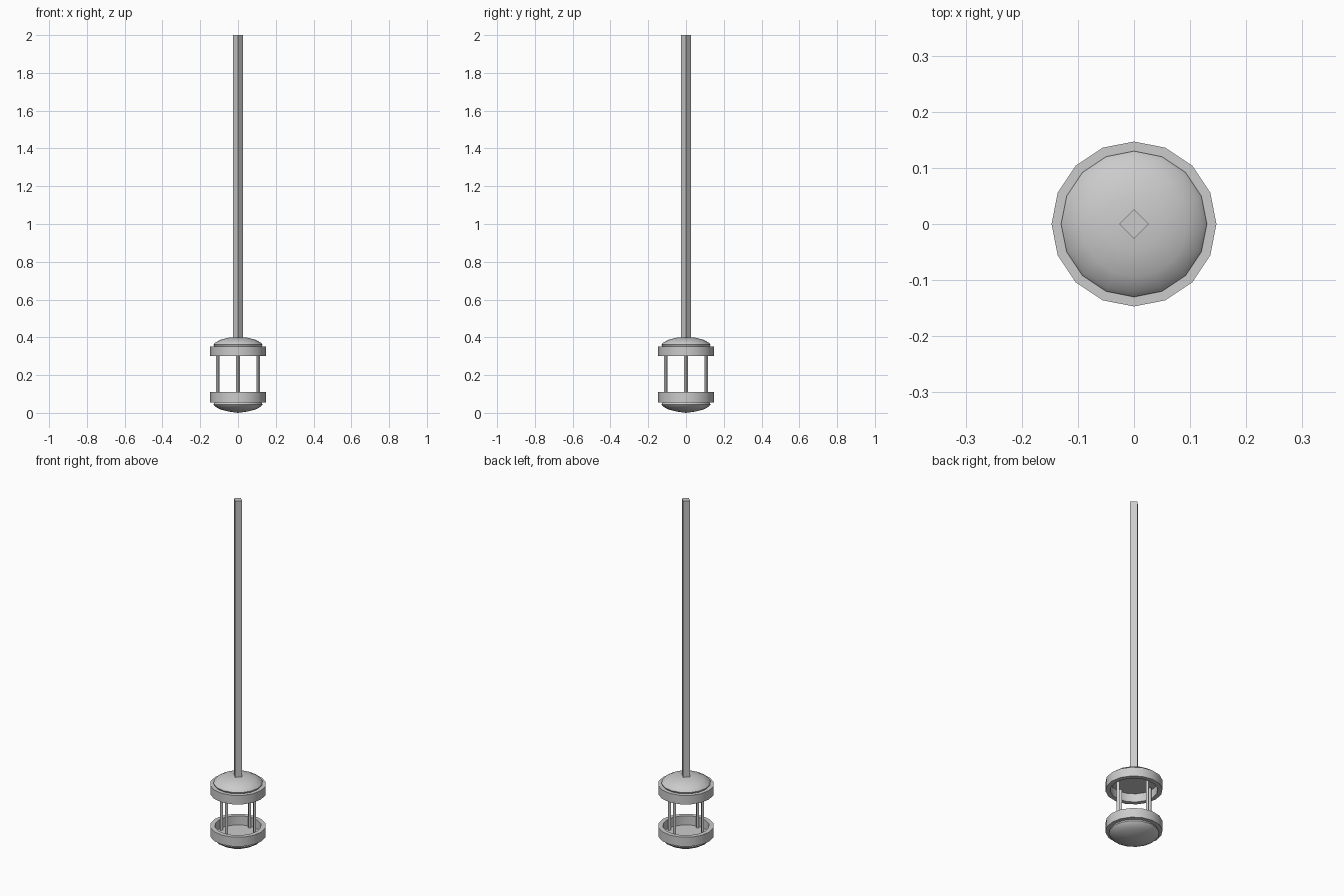
import bpy, bmesh, math

if "Cube" in bpy.data.objects:
    bpy.data.objects.remove(bpy.data.objects["Cube"])

SIDES = 16


def lathe(name, profile, sides=SIDES, loc=(0, 0), closed=False, angle=40):
    """Spin an (r, z) profile about a vertical axis; r = 0 makes a pole."""
    bm = bmesh.new()
    rows = []
    for r, z in profile:
        n = 1 if r == 0 else sides
        rows.append([bm.verts.new((loc[0] + r * math.cos(math.tau * i / sides),
                                   loc[1] + r * math.sin(math.tau * i / sides), z))
                     for i in range(n)])
    pairs = list(zip(rows, rows[1:]))
    if closed:
        pairs.append((rows[-1], rows[0]))
    for a, b in pairs:
        for i in range(sides):
            j = (i + 1) % sides
            quad = [a[i % len(a)], a[j % len(a)], b[j % len(b)], b[i % len(b)]]
            bm.faces.new(list(dict.fromkeys(quad)))
    bmesh.ops.recalc_face_normals(bm, faces=bm.faces[:])
    mesh = bpy.data.meshes.new(name)
    bm.to_mesh(mesh)
    bm.free()
    obj = bpy.data.objects.new(name, mesh)
    bpy.context.collection.objects.link(obj)
    bpy.ops.object.select_all(action='DESELECT')
    bpy.context.view_layer.objects.active = obj
    obj.select_set(True)
    bpy.ops.object.shade_smooth_by_angle(angle=math.radians(angle))
    return obj


def rod(name, radius, z0, z1, loc=(0, 0)):
    return lathe(name, [(0, z0), (radius, z0), (radius, z1), (0, z1)], 4, loc)


# Long square hanging rod, turned corner-on
rod("hanging_rod", 0.026, 0.385, 2.0)

# Shallow domes: cap on top, mirrored bowl underneath
dome = [(0, 0.40), (0.05, 0.398), (0.094, 0.387), (0.122, 0.371),
        (0.13, 0.361), (0.124, 0.348), (0, 0.348)]
lathe("top_cap", dome)
lathe("bottom_bowl", [(r, 0.405 - z if z < 0.4 else 0.0) for r, z in dome])

# Hollow rings around the cap and bowl
for name, z0, z1 in (("upper_ring", 0.30, 0.352), ("lower_ring", 0.056, 0.11)):
    lathe(name, [(0.147, z0), (0.147, z1), (0.122, z1), (0.122, z0)], closed=True)

# Four thin posts joining the two halves
for i in range(4):
    a = math.tau * i / 4
    rod(f"post_{i + 1}", 0.01, 0.055, 0.35, (0.107 * math.cos(a), 0.107 * math.sin(a)))
